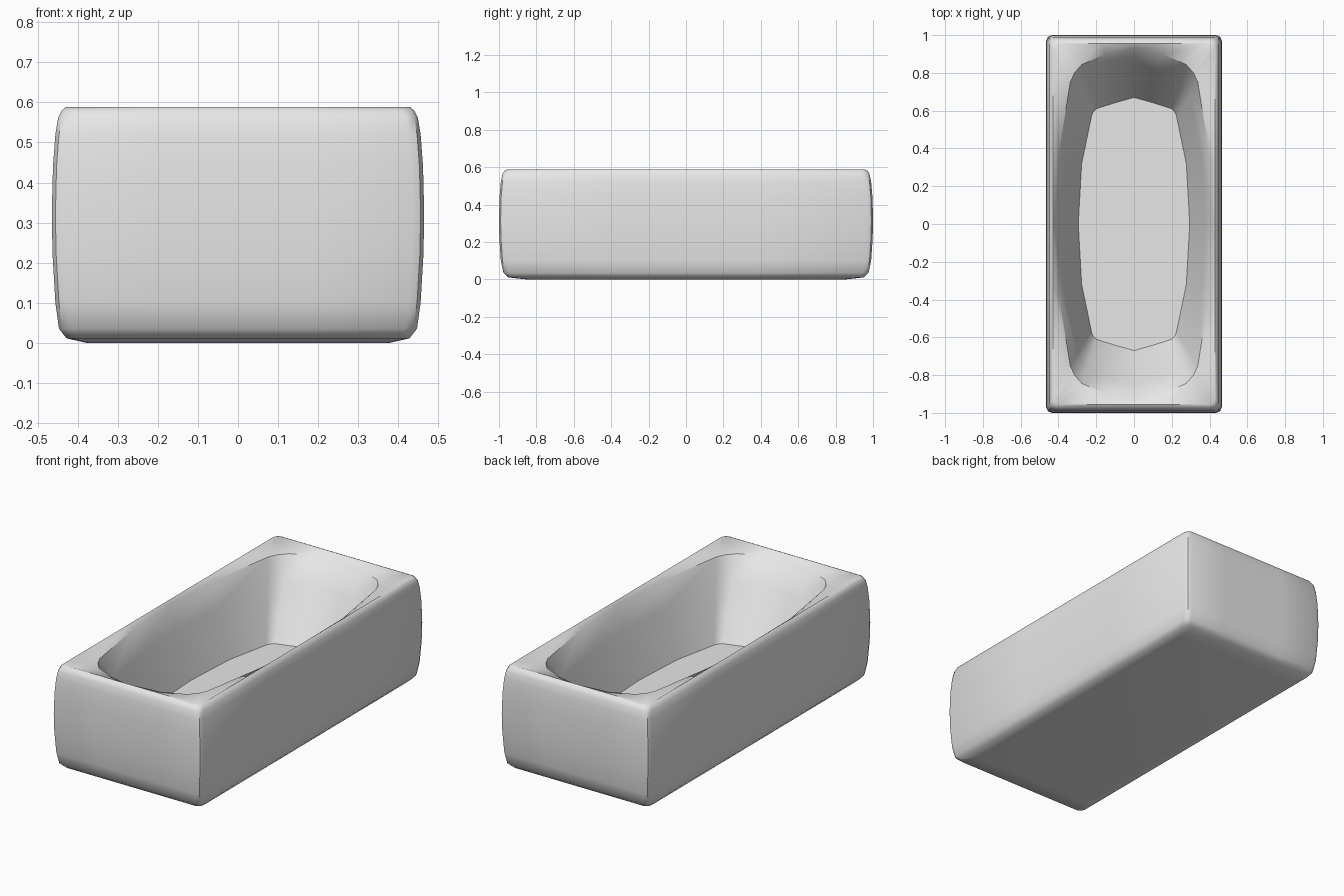
import bpy, bmesh

if "Cube" in bpy.data.objects:
    bpy.data.objects.remove(bpy.data.objects["Cube"])

enamel = bpy.data.materials.new("white_enamel")
enamel.diffuse_color = (0.8, 0.8, 0.8, 1)
enamel.use_nodes = True
enamel.node_tree.nodes["Principled BSDF"].inputs["Base Color"].default_value = enamel.diffuse_color


def full_ring(quarter):
    """Mirror a +x/+y quarter outline (side middle -> end middle) to a closed ring."""
    half = quarter + [(-x, y) for x, y in reversed(quarter[:-1])]
    return half + [(x, -y) for x, y in reversed(half[1:-1])]


def box_outline(inset_x, inset_y, r=0.03):
    w, h = 0.465 - inset_x, 1.0 - inset_y
    return full_ring([(w, 0), (w, h * 0.38), (w, h - r), (w - 0.3 * r, h - 0.3 * r),
                      (w - r, h), (w * 0.42, h), (0, h)])


opening = full_ring([(0.42, 0), (0.40, 0.36), (0.338, 0.75), (0.315, 0.80),
                     (0.275, 0.845), (0.15, 0.90), (0, 0.935)])
floor = full_ring([(0.295, 0), (0.277, 0.32), (0.225, 0.57), (0.218, 0.59),
                   (0.20, 0.61), (0.10, 0.642), (0, 0.67)])

# outer shell profile: inset x, inset y, height
shell = [(0.085, 0.15, 0.0), (0.037, 0.05, 0.011), (0.018, 0.024, 0.035),
         (0.009, 0.010, 0.10), (0.002, 0.002, 0.22), (0, 0, 0.32),
         (0.003, 0.003, 0.44), (0.009, 0.010, 0.52), (0.016, 0.018, 0.562),
         (0.025, 0.028, 0.580), (0.036, 0.045, 0.589)]
rings = [(box_outline(a, b), z) for a, b, z in shell]

# basin: rim edge, wall, floor
rings.append((opening, 0.568))
for t in (0.33, 0.67, 1.0):
    ring = [(a + (c - a) * t, b + (d - b) * t) for (a, b), (c, d) in zip(opening, floor)]
    rings.append((ring, 0.568 + (0.17 - 0.568) * t))

# loft the rings into one body
bm = bmesh.new()
loops = [[bm.verts.new((x, y, z)) for x, y in ring] for ring, z in rings]
for lo, hi in zip(loops, loops[1:]):
    n = len(lo)
    for i in range(n):
        j = (i + 1) % n
        bm.faces.new((lo[i], lo[j], hi[j], hi[i]))
bm.faces.new(list(reversed(loops[0])))
bm.faces.new(loops[-1])
bmesh.ops.recalc_face_normals(bm, faces=bm.faces)

mesh = bpy.data.meshes.new("bathtub")
bm.to_mesh(mesh)
bm.free()
mesh.materials.append(enamel)
tub = bpy.data.objects.new("bathtub", mesh)
bpy.context.collection.objects.link(tub)
bpy.context.view_layer.objects.active = tub
tub.select_set(True)
bpy.ops.object.shade_smooth_by_angle(angle=0.7)
